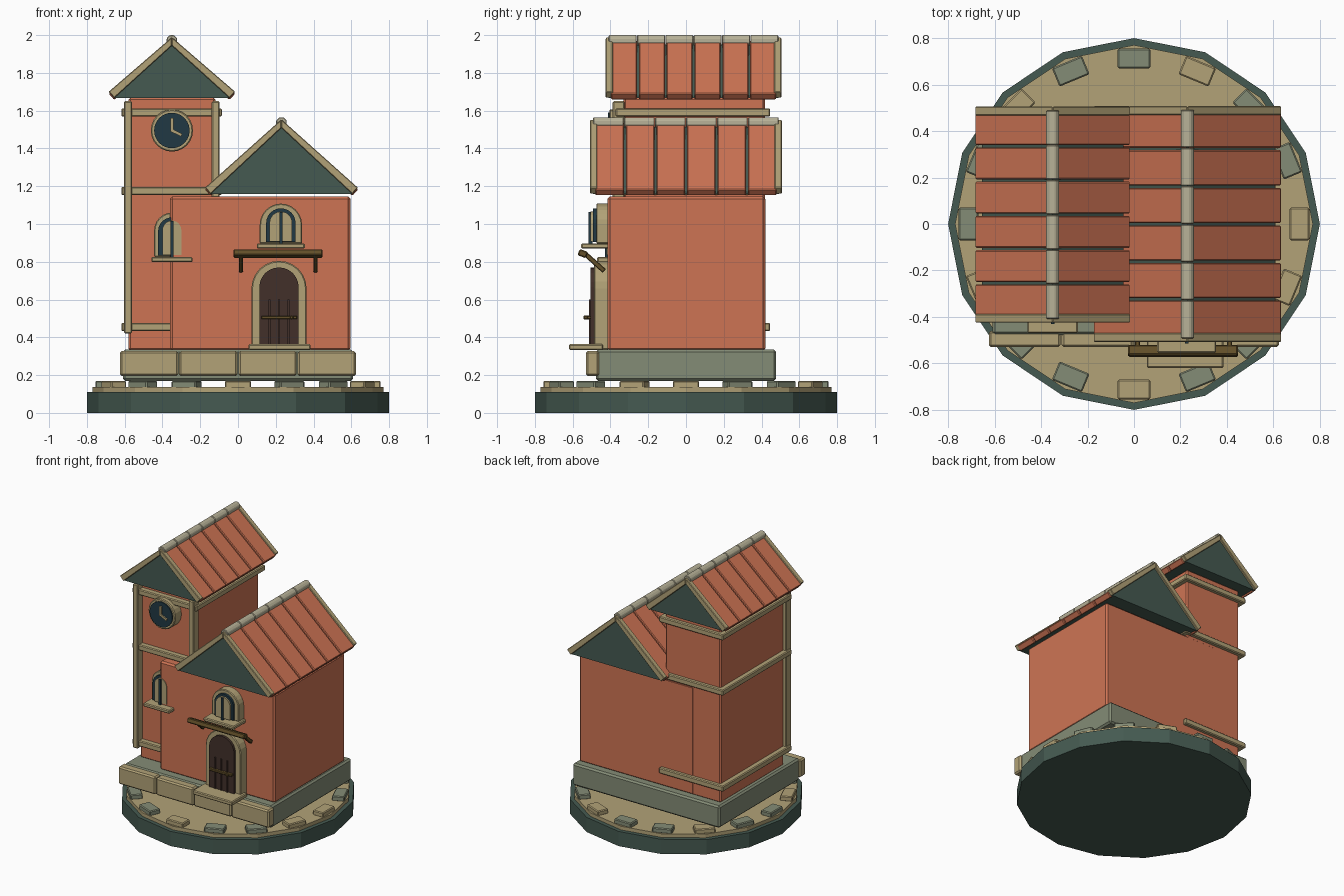
import bpy, bmesh, math
from mathutils import Matrix

if "Cube" in bpy.data.objects:
    bpy.data.objects.remove(bpy.data.objects["Cube"])


def material(name, r, g, b):
    lin = lambda c: ((c / 255 + 0.055) / 1.055) ** 2.4
    m = bpy.data.materials.new(name)
    m.diffuse_color = (lin(r), lin(g), lin(b), 1)
    m.use_nodes = True
    m.node_tree.nodes["Principled BSDF"].inputs["Base Color"].default_value = m.diffuse_color
    return m


BRICK = material("terracotta", 206, 116, 84)
TAN = material("sandstone", 178, 162, 119)
SAGE = material("sage stone", 132, 140, 118)
TEAL = material("dark teal", 69, 90, 81)
PALE = material("pale ridge stone", 184, 178, 152)
NAVY = material("navy glass", 33, 57, 68)
DOOR = material("dark door wood", 66, 48, 42)
BEAM = material("olive wood", 98, 79, 40)


def finish(name, bm, mat, bevel=0):
    bmesh.ops.recalc_face_normals(bm, faces=bm.faces)
    me = bpy.data.meshes.new(name)
    bm.to_mesh(me)
    bm.free()
    me.materials.append(mat)
    ob = bpy.data.objects.new(name, me)
    bpy.context.collection.objects.link(ob)
    if bevel:
        mod = ob.modifiers.new("edge bevel", 'BEVEL')
        mod.width = bevel
        mod.segments = 1
    return ob


def box(name, x, y, z, mat, bevel=0.006):
    """Box from (min, max) pairs; the origin sits at its centre."""
    bm = bmesh.new()
    bmesh.ops.create_cube(bm, size=1)
    bmesh.ops.scale(bm, verts=bm.verts, vec=(x[1] - x[0], y[1] - y[0], z[1] - z[0]))
    ob = finish(name, bm, mat, bevel)
    ob.location = (sum(x) / 2, sum(y) / 2, sum(z) / 2)
    return ob


def prism(name, pts, y0, y1, mat, bevel=0):
    """Extrude an x-z outline from y0 to y1."""
    bm = bmesh.new()
    face = bm.faces.new([bm.verts.new((x, y0, z)) for x, z in pts])
    new = bmesh.ops.extrude_face_region(bm, geom=[face])["geom"]
    bmesh.ops.translate(bm, vec=(0, y1 - y0, 0),
                        verts=[v for v in new if isinstance(v, bmesh.types.BMVert)])
    return finish(name, bm, mat, bevel)


def circle(cx, cz, r, n, start=0):
    return [(cx + r * math.cos(start + 2 * math.pi * i / n),
             cz + r * math.sin(start + 2 * math.pi * i / n)) for i in range(n)]


def arch(name, cx, hw, z0, ztop, y0, y1, mat, bevel=0):
    pts = [(cx - hw, z0), (cx + hw, z0)]
    pts += [(cx + hw * math.cos(math.pi * i / 12), ztop - hw + hw * math.sin(math.pi * i / 12))
            for i in range(13)]
    return prism(name, pts, y0, y1, mat, bevel)


def disc(name, r, z0, z1, mat):
    bm = bmesh.new()
    bmesh.ops.create_cone(bm, cap_ends=True, segments=16, radius1=r, radius2=r, depth=z1 - z0,
                          matrix=Matrix.Translation((0, 0, (z0 + z1) / 2)))
    # keep a vertex on the x axis
    v = max(bm.verts, key=lambda p: p.co.x)
    turn = Matrix.Rotation(-math.atan2(v.co.y, v.co.x), 3, 'Z')
    bmesh.ops.rotate(bm, verts=bm.verts, cent=(0, 0, 0), matrix=turn)
    return finish(name, bm, mat)


# Round base with a ring of paving stones
disc("base", 0.80, 0, 0.11, TEAL)
disc("base_paving", 0.77, 0.105, 0.137, TAN)
for i in range(16):
    a = i * math.pi / 8
    stone = box(f"paving_stone_{i}", (-0.043, 0.043), (-0.07, 0.07), (0.132, 0.17),
                SAGE if i % 3 else TAN)
    stone.location = (0.712 * math.cos(a), 0.712 * math.sin(a), 0.151)
    stone.rotation_euler.z = a

# Plinth faced with four blocks
box("plinth", (-0.61, 0.61), (-0.477, 0.477), (0.17, 0.335), SAGE, 0.012)
for i in range(4):
    x = -0.625 + i * 0.3135
    box(f"plinth_block_{i}", (x, x + 0.309), (-0.53, -0.46), (0.195, 0.327), TAN, 0.01)

# House and tower walls
box("house_walls", (-0.36, 0.595), (-0.415, 0.42), (0.33, 1.145), BRICK, 0.012)
box("tower_walls", (-0.58, -0.12), (-0.33, 0.418), (0.33, 1.668), BRICK, 0.01)

# Tower bands and front corner posts
for i, z in enumerate((0.455, 1.175, 1.59)):
    box(f"tower_band_{i}", (-0.618, -0.085), (-0.372, 0.446), (z - 0.021, z + 0.021), TAN)
for side in (-1, 1):
    x = -0.35 + side * 0.232
    box(f"tower_post_{side}", (x - 0.021, x + 0.021), (-0.388, -0.325), (0.42, 1.65), TAN)


def roof(name, cx, hw, z0, top, y0, y1):
    """Gable roof: solid core, six tile strips a side, bargeboards and ridge caps."""
    edge = 0.038
    prism(name + "_gable", [(cx - hw + 0.03, z0), (cx + hw - 0.03, z0), (cx, top - 0.04)],
          y0 + 0.015, y1 - 0.015, TEAL)
    step = (y1 - y0 - 2 * edge + 0.03) / 6
    for s in (-1, 1):
        def slope(lift, thick, out):
            zt, ze = top + lift, z0 + 0.032 + lift
            return [(cx, zt), (cx + s * (hw + out), ze),
                    (cx + s * (hw + out - 0.03), ze - 0.033), (cx, zt - thick)]
        for i in range(6):
            a = y0 + edge - 0.015 + i * step
            prism(f"{name}_tile_{s}_{i}", slope(-0.01, 0.045, 0.0),
                  a + 0.005, a + step - 0.005, BRICK, 0.005)
        for end, a in (("front", y0), ("back", y1 - edge)):
            prism(f"{name}_bargeboard_{end}_{s}", slope(0, 0.045, 0), a, a + edge, TAN, 0.004)
    cap = (y1 - y0 - 0.03) / 6
    for i in range(6):
        a = y0 + 0.015 + i * cap
        prism(f"{name}_ridge_cap_{i}", circle(cx, top - 0.017, 0.03, 8, math.pi / 8),
              a + 0.001, a + cap - 0.001, PALE, 0.004)


roof("house_roof", 0.23, 0.405, 1.16, 1.554, -0.508, 0.507)
roof("tower_roof", -0.35, 0.335, 1.668, 1.989, -0.425, 0.505)


def window(name, cx, z0, ztop, wall, hw, glass, pane):
    arch(name + "_surround", cx, hw, z0, ztop, wall - 0.06, wall + 0.01, TAN, 0.005)
    arch(name + "_glass", cx, glass, z0 + 0.008, ztop - 0.025, wall - 0.077, wall - 0.05, NAVY)
    arch(name + "_pane", cx, pane, z0 + 0.01, ztop - 0.042, wall - 0.09, wall - 0.07, TAN)
    box(name + "_mullion", (cx - 0.008, cx + 0.008), (wall - 0.1, wall - 0.08),
        (z0, ztop - 0.045), NAVY, 0)
    box(name + "_sill", (cx - hw - 0.015, cx + hw + 0.015), (wall - 0.14, wall + 0.01),
        (z0 - 0.027, z0), TAN)


window("house_window", 0.227, 0.897, 1.108, -0.415, 0.112, 0.078, 0.06)
window("tower_window", -0.35, 0.825, 1.06, -0.33, 0.094, 0.073, 0.05)

# Door with surround, plank ribs, bar, knob and step
arch("door_surround", 0.217, 0.146, 0.335, 0.805, -0.487, -0.41, TAN, 0.006)
arch("door", 0.217, 0.104, 0.36, 0.77, -0.505, -0.48, DOOR)
for i in (-1, 0, 1):
    x = 0.217 + i * 0.05
    box(f"door_rib_{i}", (x - 0.005, x + 0.005), (-0.513, -0.5), (0.365, 0.6), DOOR, 0)
box("door_bar", (0.125, 0.312), (-0.525, -0.5), (0.496, 0.514), BEAM, 0.003)
box("door_knob", (0.275, 0.293), (-0.542, -0.51), (0.495, 0.515), BEAM, 0.004)
box("door_step", (0.055, 0.385), (-0.62, -0.44), (0.333, 0.364), TAN)

# Tilted beam over the door on two diagonal brackets
beam = box("door_beam", (-0.025, 0.447), (-0.57, -0.523), (0.826, 0.861), BEAM)
beam.rotation_euler.x = -0.35
for x in (0.015, 0.411):
    bracket = box(f"beam_bracket_{x}", (x - 0.011, x + 0.011), (-0.555, -0.415),
                  (0.785, 0.811), BEAM, 0.004)
    bracket.rotation_euler.x = -0.73

# Tower clock
prism("clock_rim", circle(-0.35, 1.495, 0.112, 24), -0.405, -0.32, TAN, 0.006)
prism("clock_face", circle(-0.35, 1.495, 0.094, 24), -0.414, -0.39, NAVY)
box("clock_minute_hand", (-0.358, -0.342), (-0.423, -0.41), (1.487, 1.56), TAN, 0)
hour = box("clock_hour_hand", (-0.35, -0.295), (-0.423, -0.41), (1.474, 1.49), TAN, 0)
hour.rotation_euler.y = 0.45
